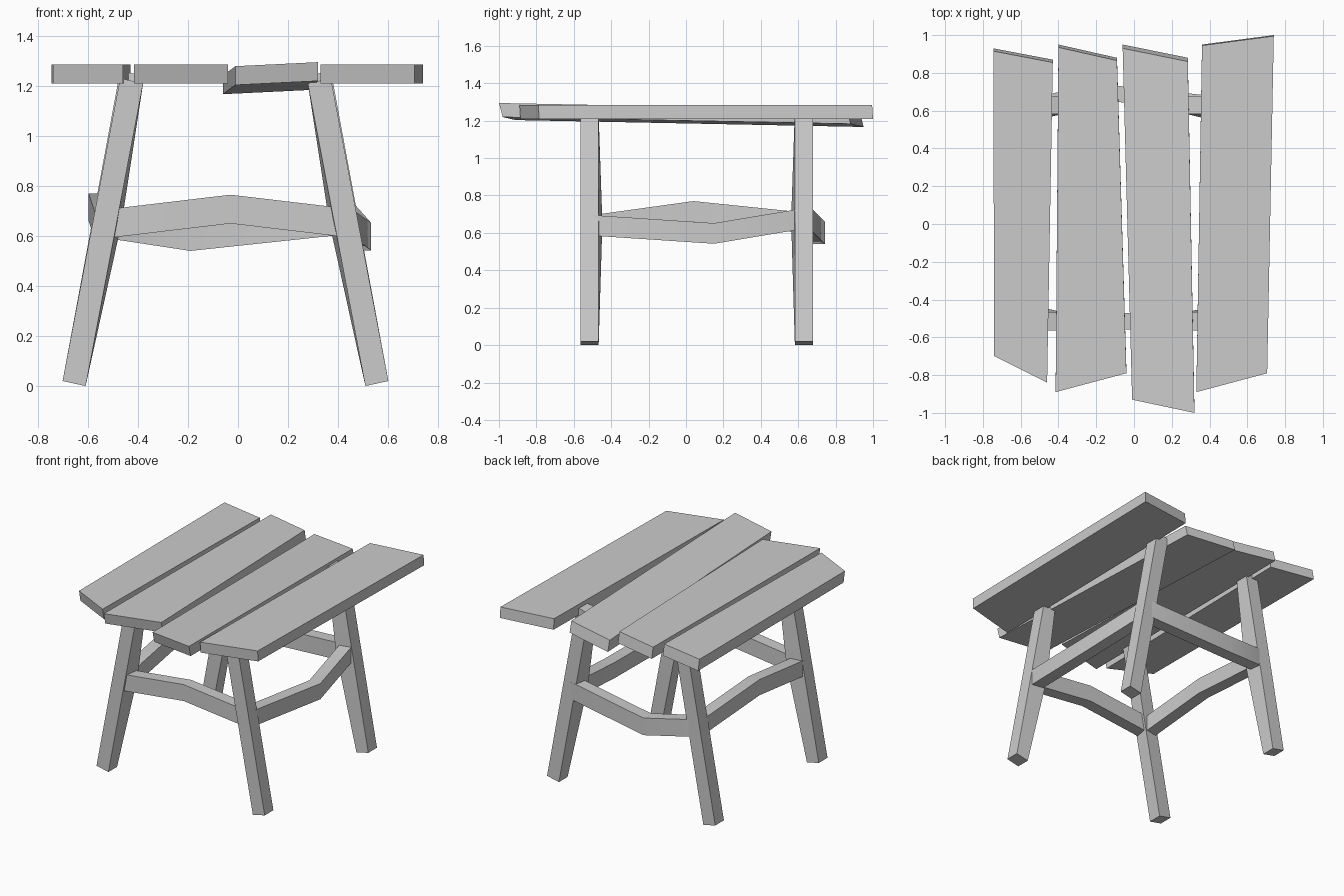
import bpy
from mathutils import Vector

cube = bpy.data.objects.get("Cube")
if cube:
    bpy.data.objects.remove(cube, do_unlink=True)

grey = bpy.data.materials.new("grey_wood")
grey.use_nodes = True
colour = (0.6, 0.6, 0.6, 1)
grey.diffuse_color = colour
grey.node_tree.nodes["Principled BSDF"].inputs["Base Color"].default_value = colour


def beam(name, rings):
    """Skin a row of four-cornered rings into a closed timber."""
    verts = [Vector(p) for ring in rings for p in ring]
    faces = [(3, 2, 1, 0)]
    for r in range(len(rings) - 1):
        a, b = 4 * r, 4 * r + 4
        for i in range(4):
            j = (i + 1) % 4
            faces.append((a + i, a + j, b + j, b + i))
    n = len(verts)
    faces.append((n - 4, n - 3, n - 2, n - 1))
    mesh = bpy.data.meshes.new(name)
    mesh.from_pydata(verts, [], faces)
    mesh.materials.append(grey)
    obj = bpy.data.objects.new(name, mesh)
    bpy.context.collection.objects.link(obj)
    bpy.context.view_layer.objects.active = obj
    bpy.ops.object.select_all(action='DESELECT')
    obj.select_set(True)
    # Consistent outward normals, soft shading only over shallow bends
    bpy.ops.object.mode_set(mode='EDIT')
    bpy.ops.mesh.select_all(action='SELECT')
    bpy.ops.mesh.normals_make_consistent(inside=False)
    bpy.ops.object.mode_set(mode='OBJECT')
    bpy.ops.object.shade_smooth_by_angle(angle=0.52)
    return obj


# Table top: four uneven planks, given by their plan corners
def plank(name, corners, drop=0.0, roll=0.0, lean=0.015):
    top, bottom = [], []
    cx = sum(c[0] for c in corners) / 4
    for i, (x, y) in enumerate(corners):
        dz = -drop * (y + 0.95) / 1.9 + roll * (x - cx)
        shift = lean if i < 2 else 0.0
        top.append((x, y - (0 if i < 2 else lean), 1.285 + dz))
        bottom.append((x, y + shift, 1.21 + dz))
    beam(name, [bottom, top])


plank("plank_outer_right", [(-0.74, -0.70), (-0.46, -0.84), (-0.43, 0.87), (-0.745, 0.93)])
plank("plank_inner_right", [(-0.415, -0.89), (-0.04, -0.79), (-0.09, 0.88), (-0.40, 0.95)])
plank("plank_inner_left", [(-0.01, -0.93), (0.32, -1.0), (0.285, 0.88), (-0.06, 0.95)],
      drop=0.035, roll=0.045, lean=0.02)
plank("plank_outer_left", [(0.33, -0.89), (0.705, -0.79), (0.74, 1.0), (0.36, 0.95)], lean=0.005)


# Legs: splayed sideways, with a slight swelling at the inner corner
def leg(name, side, end, foot_x, head_x, y, head_z):
    rings = []
    for t, swell in ((0, 0), (0.54, 0.02), (1, 0)):
        x = foot_x + (head_x - foot_x) * t
        z = 0.01 + (head_z - 0.01) * t
        ring = []
        for sx, sy in ((-1, -1), (1, -1), (1, 1), (-1, 1)):
            inner = swell if sx == -side and sy == -end else 0
            ring.append((x + sx * (0.046 + inner), y + sy * (0.048 + inner),
                         z + 0.01 * sx * side))
        rings.append(ring)
    beam(name, rings)


for end, place, y in ((-1, "front", -0.515), (1, "back", 0.63)):
    leg(place + "_leg_right", -1, end, -0.655, -0.425, y, 1.25 if end > 0 else 1.22)
    leg(place + "_leg_left", 1, end, 0.555, 0.325, y, 1.25 if end > 0 else 1.22)


# Braces: bent rails between the legs, section centred on each path point
def brace(name, path, along, height=0.11, width=0.085):
    across = Vector((0, 1, 0)) if along == 'X' else Vector((1, 0, 0))
    rings = []
    for p in path:
        p = Vector(p)
        w, h = across * width / 2, Vector((0, 0, height / 2))
        rings.append([p - w - h, p + w - h, p + w + h, p - w + h])
    beam(name, rings)


brace("front_brace", [(-0.51, -0.51, 0.65), (-0.03, -0.515, 0.707), (0.41, -0.51, 0.655)], 'X', 0.115)
brace("back_brace", [(-0.52, 0.63, 0.65), (-0.19, 0.70, 0.60), (0.42, 0.635, 0.665)], 'X', 0.12)
brace("left_brace", [(0.43, -0.50, 0.64), (0.49, 0.15, 0.597), (0.42, 0.62, 0.675)], 'Y')
brace("right_brace", [(-0.53, -0.50, 0.64), (-0.555, 0.04, 0.715), (-0.53, 0.62, 0.655)], 'Y')
